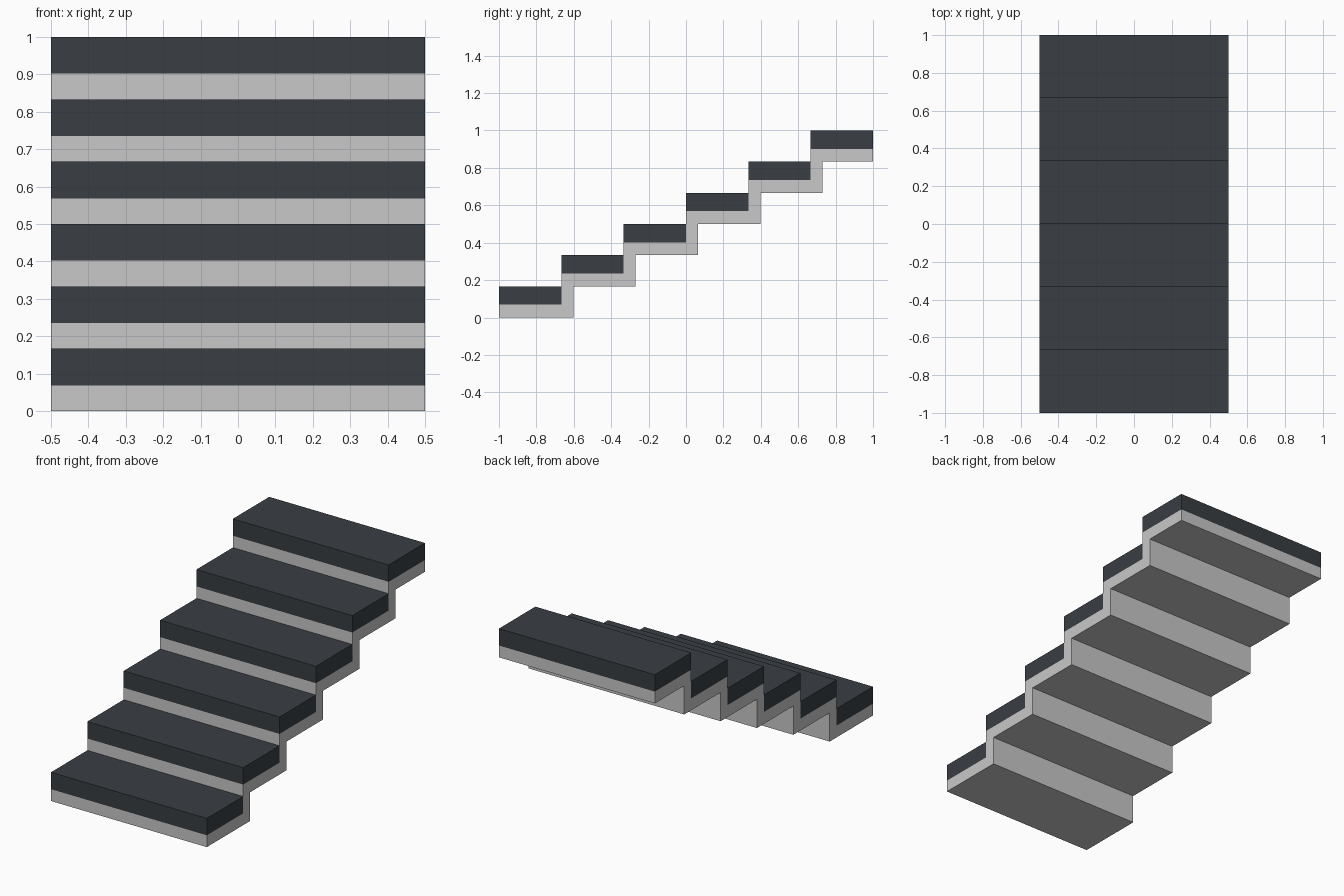
import bpy
import bmesh

if "Cube" in bpy.data.objects:
    bpy.data.objects.remove(bpy.data.objects["Cube"])

STEPS = 6
RUN, RISE = 2 / STEPS, 1 / STEPS
HALF_W = 0.5
TREAD = 0.098      # thickness of the dark tread
RISER = 0.064      # thickness of the riser wall


def material(name, rgb):
    m = bpy.data.materials.new(name)
    m.diffuse_color = (*rgb, 1)
    m.use_nodes = True
    m.node_tree.nodes["Principled BSDF"].inputs["Base Color"].default_value = m.diffuse_color
    return m


def extrude_profile(name, points, mat):
    """Extrude a closed (y, z) outline across the stair width."""
    bm = bmesh.new()
    face = bm.faces.new([bm.verts.new((-HALF_W, y, z)) for y, z in points])
    moved = bmesh.ops.extrude_face_region(bm, geom=[face], use_keep_orig=True)
    verts = [v for v in moved["geom"] if isinstance(v, bmesh.types.BMVert)]
    bmesh.ops.translate(bm, verts=verts, vec=(2 * HALF_W, 0, 0))
    bmesh.ops.recalc_face_normals(bm, faces=bm.faces)
    mesh = bpy.data.meshes.new(name)
    bm.to_mesh(mesh)
    bm.free()
    mesh.materials.append(mat)
    obj = bpy.data.objects.new(name, mesh)
    bpy.context.collection.objects.link(obj)
    return obj


concrete = material("light grey concrete", (0.58, 0.58, 0.58))
anthracite = material("anthracite tread", (0.041, 0.048, 0.055))

# Folded stair slab: zigzag upper side, then the underside back down
upper, lower = [], []
for i in range(STEPS):
    y0, y1 = -1 + i * RUN, -1 + (i + 1) * RUN
    seat = (i + 1) * RISE - TREAD
    back = 1 if i == STEPS - 1 else y1 + RISER
    if i == 0:
        lower.append((y0, 0))
    upper += [(y0, seat), (y1, seat)]
    lower.append((back, i * RISE))
    if i < STEPS - 1:
        lower.append((back, (i + 1) * RISE))
extrude_profile("stair_slab", upper + lower[::-1], concrete)

# Dark treads, flush with the slab on every side
for i in range(STEPS):
    y0, y1 = -1 + i * RUN, -1 + (i + 1) * RUN
    top = (i + 1) * RISE
    extrude_profile(f"tread_{i + 1}",
                    [(y0, top - TREAD), (y1, top - TREAD), (y1, top), (y0, top)],
                    anthracite)
